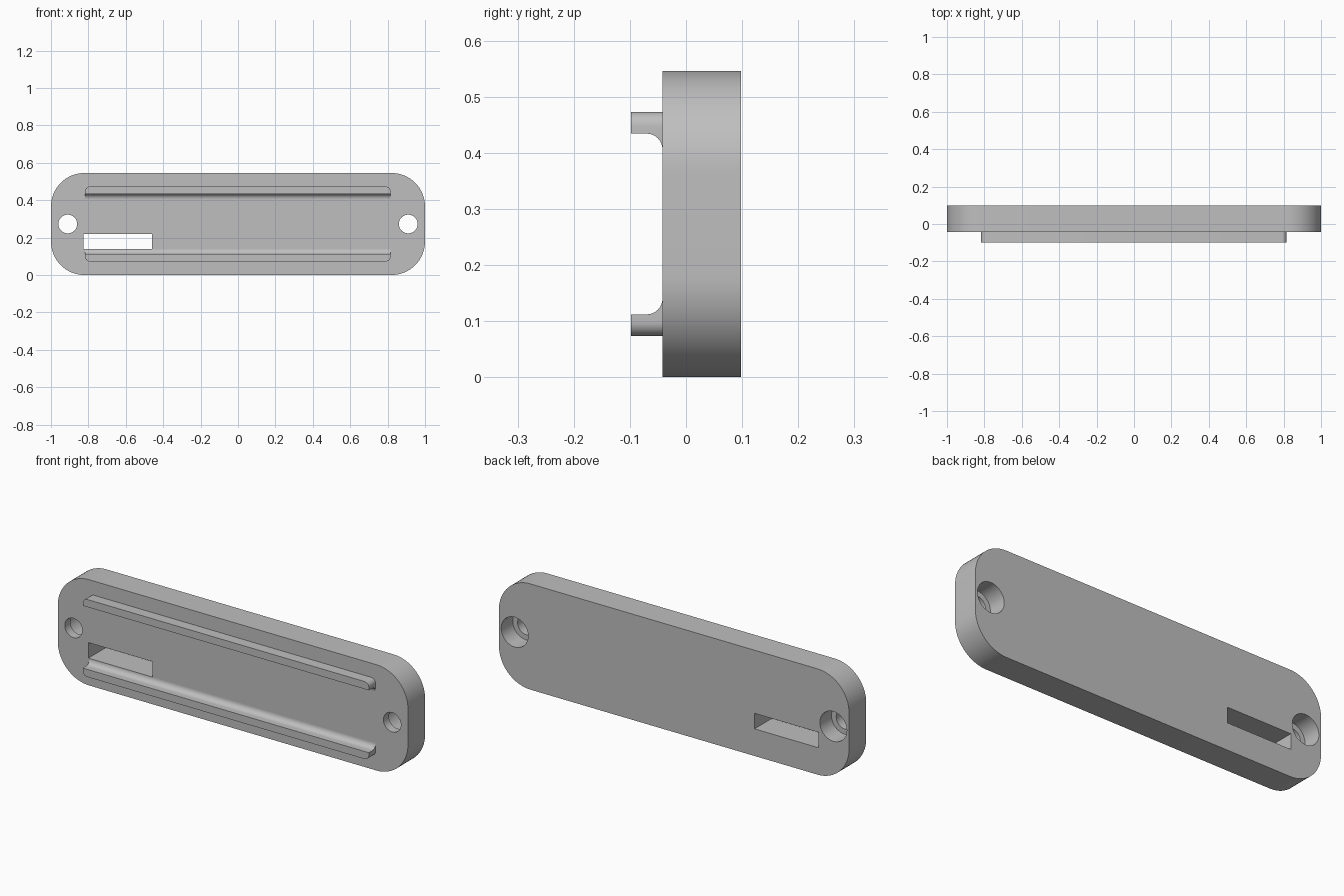
import bpy, bmesh
from math import sin, cos, pi
from mathutils import Vector

if "Cube" in bpy.data.objects:
    bpy.data.objects.remove(bpy.data.objects["Cube"])

HEIGHT, FRONT, BACK = 0.546, -0.042, 0.098
MID = HEIGHT / 2

grey = bpy.data.materials.new("plain grey")
grey.use_nodes = True
grey.diffuse_color = (0.52, 0.52, 0.52, 1)
grey.node_tree.nodes["Principled BSDF"].inputs["Base Color"].default_value = grey.diffuse_color


def arc(cx, cz, r, start, end, steps):
    """Points on an arc, angles in radians."""
    angles = [start + (end - start) * i / steps for i in range(steps + 1)]
    return [(cx + r * cos(a), cz + r * sin(a)) for a in angles]


def prism(name, points, offset, bevel_rule=None, radius=0.0):
    """Extrude a closed outline by an offset, optionally rounding chosen edges."""
    bm = bmesh.new()
    face = bm.faces.new([bm.verts.new(p) for p in points])
    moved = bmesh.ops.extrude_face_region(bm, geom=[face])["geom"]
    bmesh.ops.translate(bm, vec=Vector(offset),
                        verts=[g for g in moved if isinstance(g, bmesh.types.BMVert)])
    if bevel_rule:
        edges = [e for e in bm.edges if bevel_rule(e)]
        bmesh.ops.bevel(bm, geom=edges, offset=radius, segments=8, profile=0.5, affect="EDGES")
    bmesh.ops.recalc_face_normals(bm, faces=bm.faces)
    mesh = bpy.data.meshes.new(name)
    bm.to_mesh(mesh)
    bm.free()
    mesh.materials.append(grey)
    obj = bpy.data.objects.new(name, mesh)
    bpy.context.collection.objects.link(obj)
    return obj


def flat_prism(name, outline, y0, y1):
    """Prism with an x-z outline running from y0 to y1."""
    return prism(name, [(x, y0, z) for x, z in outline], (0, y1 - y0, 0))


def cut(target, cutter):
    """Subtract the cutter and throw it away."""
    cutter.hide_render = True
    bpy.context.view_layer.objects.active = target
    mod = target.modifiers.new("cut", "BOOLEAN")
    mod.operation, mod.solver, mod.object = "DIFFERENCE", "EXACT", cutter
    bpy.ops.object.modifier_apply(modifier=mod.name)
    bpy.data.objects.remove(cutter)


# Base plate with large rounded corners
R = 0.18
outline = []
for i, (sx, sz) in enumerate([(1, 1), (-1, 1), (-1, -1), (1, -1)]):
    outline += arc(sx * (1 - R), MID + sz * (MID - R), R, i * pi / 2, (i + 1) * pi / 2, 16)
plate = flat_prism("base_plate", outline, FRONT, BACK)

# Screw holes, counterbored from the back
for x in (-0.91, 0.91):
    for r, y0 in ((0.05, FRONT - 0.05), (0.077, 0.003)):
        circle = arc(x, MID, r, 0, 2 * pi, 48)[:-1]
        cut(plate, flat_prism("hole_cutter", circle, y0, BACK + 0.05))

# Cable slot right through the plate
slot = [(-0.825, 0.14), (-0.46, 0.14), (-0.46, 0.22), (-0.825, 0.22)]
cut(plate, flat_prism("slot_cutter", slot, FRONT - 0.05, BACK + 0.05))


# Rails with an inner fillet and rounded outer corners
def rail(name, side):
    inner, outer, tip, fillet = 0.161, 0.2, -0.098, 0.028
    section = [(FRONT + 0.01, outer), (tip, outer), (tip, inner)]
    section += arc(FRONT - fillet, inner - fillet, fillet, pi / 2, 0, 10)
    section.append((FRONT + 0.01, inner))
    points = [(-0.818, y, MID + side * d) for y, d in section]

    def outer_corner(edge):
        a, b = (v.co for v in edge.verts)
        return abs(a.x - b.x) < 1e-4 and all(abs(abs(c.z - MID) - outer) < 1e-4 for c in (a, b))

    return prism(name, points, (1.634, 0, 0), outer_corner, 0.026)


parts = [plate, rail("upper_rail", 1), rail("lower_rail", -1)]

# Smooth curved walls, crisp edges
bpy.ops.object.select_all(action="DESELECT")
for obj in parts:
    obj.select_set(True)
bpy.context.view_layer.objects.active = plate
bpy.ops.object.shade_smooth_by_angle(angle=pi / 6)
